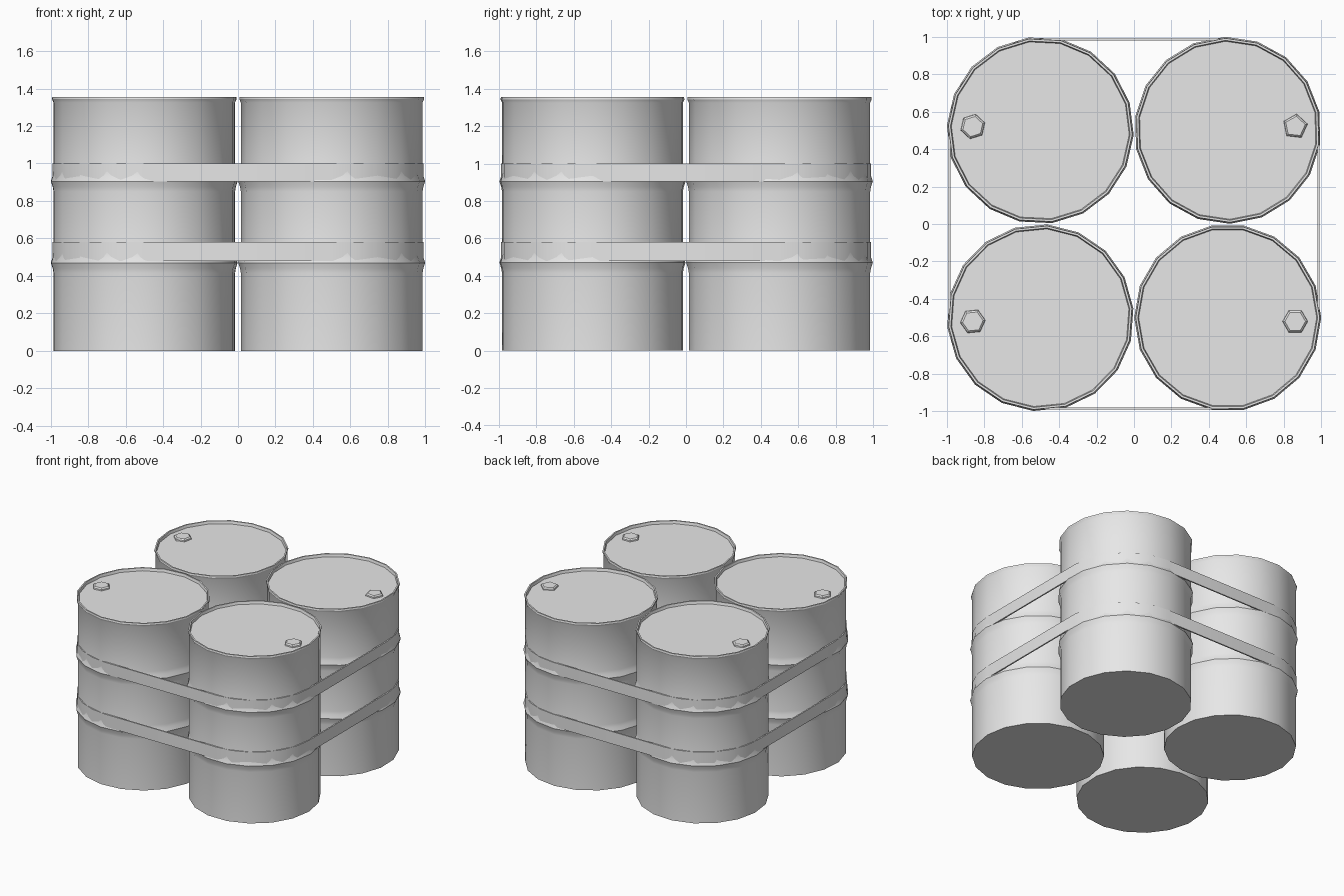
import bpy, bmesh
from math import cos, sin, pi, radians

cube = bpy.data.objects.get("Cube")
if cube:
    bpy.data.objects.remove(cube)

SIDES = 18
CENTRE = 0.5
HEIGHT = 1.355


def make_material(name, colour):
    mat = bpy.data.materials.new(name)
    mat.use_nodes = True
    mat.diffuse_color = colour
    mat.node_tree.nodes["Principled BSDF"].inputs["Base Color"].default_value = colour
    return mat


grey = make_material("plain grey", (0.8, 0.8, 0.8, 1))


def finish(bm, name, location):
    bmesh.ops.recalc_face_normals(bm, faces=bm.faces)
    mesh = bpy.data.meshes.new(name)
    bm.to_mesh(mesh)
    bm.free()
    mesh.materials.append(grey)
    obj = bpy.data.objects.new(name, mesh)
    obj.location = location
    bpy.context.collection.objects.link(obj)
    bpy.ops.object.select_all(action='DESELECT')
    obj.select_set(True)
    bpy.context.view_layer.objects.active = obj
    bpy.ops.object.shade_smooth_by_angle(angle=radians(32))
    return obj


def bridge(bm, a, b):
    n = len(a)
    for i in range(n):
        j = (i + 1) % n
        bm.faces.new((a[i], a[j], b[j], b[i]))


def lathe(name, profile, sides, location, turn=0.0):
    """Closed solid from (radius, height) rings, capped at both ends."""
    bm = bmesh.new()
    rings = []
    for r, z in profile:
        angles = [turn + 2 * pi * i / sides for i in range(sides)]
        rings.append([bm.verts.new((r * cos(a), r * sin(a), z)) for a in angles])
    for a, b in zip(rings, rings[1:]):
        bridge(bm, a, b)
    bm.faces.new(rings[0])
    bm.faces.new(rings[-1])
    return finish(bm, name, location)


# Drum wall with two rolled ridges, a flared rim and a recessed lid
BODY, RIDGE = 0.485, 0.499
drum = [(BODY, 0)]
for z in (0.47, 0.905):
    drum += [(BODY, z - 0.055), (BODY + 0.004, z - 0.03), (RIDGE, z),
             (BODY + 0.004, z + 0.03), (BODY, z + 0.055)]
drum += [(BODY, HEIGHT - 0.03), (0.493, HEIGHT - 0.012), (0.491, HEIGHT),
         (0.48, HEIGHT), (0.475, HEIGHT - 0.022)]

# Bung cap seated on the lid
bung = [(0.068, HEIGHT - 0.025), (0.066, HEIGHT - 0.012), (0.055, HEIGHT - 0.003)]

for i, (side, sx) in enumerate((("left", 1), ("right", -1))):
    for j, (end, sy) in enumerate((("front", -1), ("back", 1))):
        x, y = sx * CENTRE, sy * CENTRE
        turn = 0.1 * (i + 2 * j)
        lathe(f"{end}_{side}_drum", drum, SIDES, (x, y, 0), turn)
        lathe(f"{end}_{side}_bung", bung, 5 if (i, j) == (0, 1) else 6,
              (sx * 0.86, sy * 0.52, 0), turn)


# Flat straps wrapped around all four drums
def strap_ring(bm, radius, z, steps=6):
    ring = []
    for k, (sx, sy) in enumerate(((1, 1), (-1, 1), (-1, -1), (1, -1))):
        for s in range(steps + 1):
            a = (k + s / steps) * pi / 2
            ring.append(bm.verts.new((sx * CENTRE + radius * cos(a),
                                      sy * CENTRE + radius * sin(a), z)))
    return ring


def strap(name, low, high):
    bm = bmesh.new()
    inner, outer = 0.478, 0.489
    rings = [strap_ring(bm, r, z) for r, z in
             ((outer, low), (outer, high), (inner, high), (inner, low))]
    for a, b in zip(rings, rings[1:] + rings[:1]):
        bridge(bm, a, b)
    finish(bm, name, (0, 0, 0))


strap("lower_strap", 0.48, 0.58)
strap("upper_strap", 0.905, 1.0)
